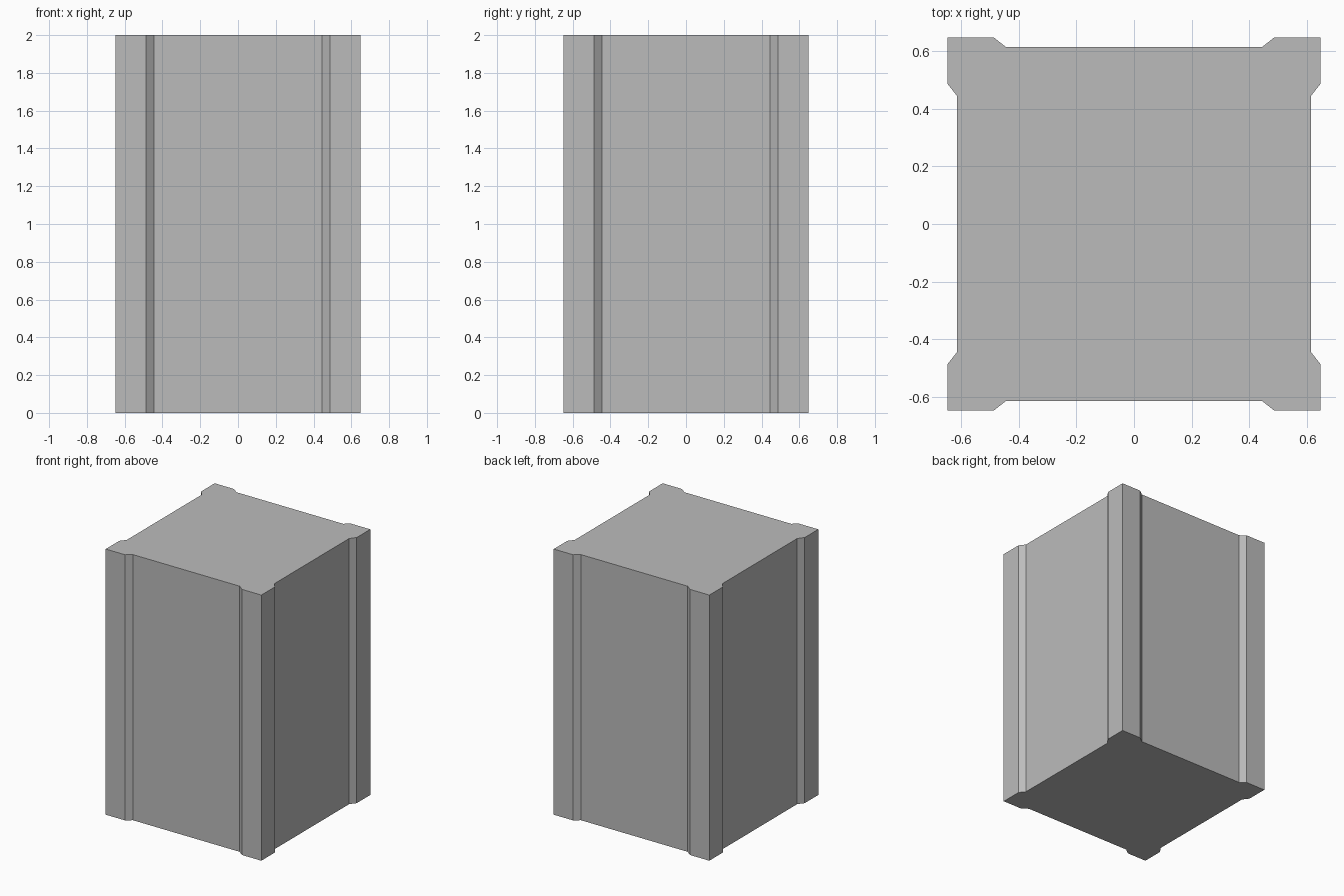
import bpy
import bmesh
from mathutils import Matrix
from math import pi

HEIGHT = 2.0
OUTER = 0.648    # outer face of the corner posts
INNER = 0.615    # recessed panel face
POST = 0.487     # inner end of the post's flat face
PANEL = 0.445    # edge of the recessed panel

cube = bpy.data.objects.get("Cube")
if cube:
    bpy.data.objects.remove(cube, do_unlink=True)

# Plain grey material
grey = bpy.data.materials.new("grey")
grey.use_nodes = True
colour = (0.5, 0.5, 0.5, 1.0)
grey.diffuse_color = colour
grey.node_tree.nodes["Principled BSDF"].inputs["Base Color"].default_value = colour

# One side of the pillar outline, turned about z for the other three
side = [(-OUTER, -OUTER), (-POST, -OUTER), (-PANEL, -INNER),
        (PANEL, -INNER), (POST, -OUTER)]

bm = bmesh.new()
outline = []
for turn in range(4):
    spin = Matrix.Rotation(turn * pi / 2, 3, "Z")
    outline += [bm.verts.new(spin @ bm.verts.new((x, y, 0)).co) for x, y in side]
bmesh.ops.delete(bm, geom=[v for v in bm.verts if v not in set(outline)], context="VERTS")

# Extrude the outline into a solid pillar
base = bm.faces.new(outline)
top = bmesh.ops.extrude_face_region(bm, geom=[base], use_keep_orig=True)
bmesh.ops.translate(bm, vec=(0, 0, HEIGHT),
                    verts=[g for g in top["geom"] if isinstance(g, bmesh.types.BMVert)])
bmesh.ops.recalc_face_normals(bm, faces=bm.faces)

mesh = bpy.data.meshes.new("pillar")
bm.to_mesh(mesh)
bm.free()
mesh.materials.append(grey)
pillar = bpy.data.objects.new("pillar", mesh)
bpy.context.collection.objects.link(pillar)
